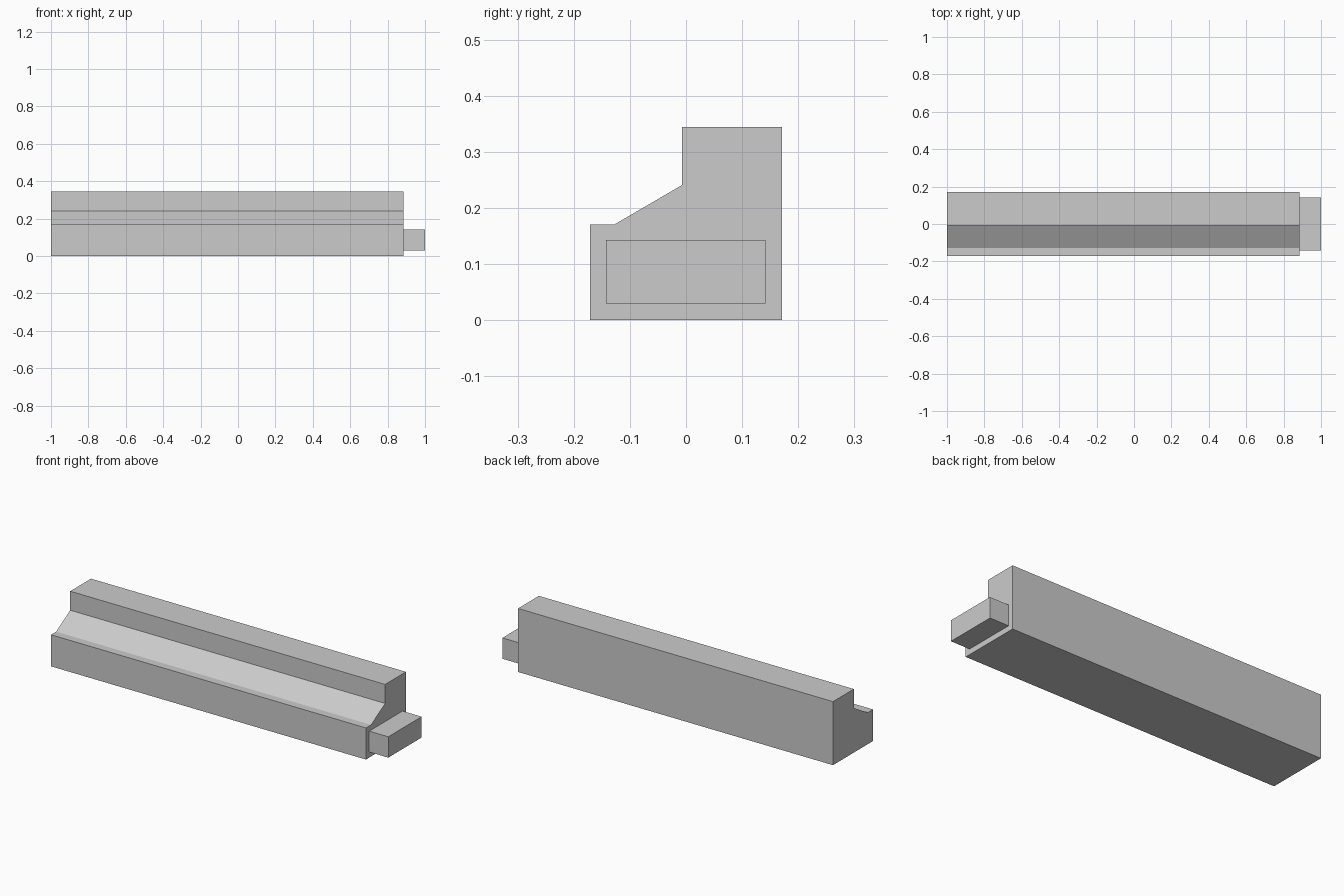
import bpy
import bmesh

cube = bpy.data.objects.get("Cube")
if cube:
    bpy.data.objects.remove(cube, do_unlink=True)

grey = bpy.data.materials.new("light_grey")
grey.use_nodes = True
colour = (0.6, 0.6, 0.6, 1)
grey.diffuse_color = colour
grey.node_tree.nodes["Principled BSDF"].inputs["Base Color"].default_value = colour


def extrude_profile(name, profile, x0, x1):
    """Sweep a closed (y, z) profile along x."""
    bm = bmesh.new()
    face = bm.faces.new([bm.verts.new((x0, y, z)) for y, z in profile])
    swept = bmesh.ops.extrude_face_region(bm, geom=[face], use_keep_orig=True)
    verts = [g for g in swept["geom"] if isinstance(g, bmesh.types.BMVert)]
    bmesh.ops.translate(bm, verts=verts, vec=(x1 - x0, 0, 0))
    bmesh.ops.recalc_face_normals(bm, faces=bm.faces)
    mesh = bpy.data.meshes.new(name)
    bm.to_mesh(mesh)
    bm.free()
    mesh.materials.append(grey)
    obj = bpy.data.objects.new(name, mesh)
    bpy.context.collection.objects.link(obj)
    return obj


# Long rail with a low front lip, a sloping shoulder and a raised back
rail_profile = [(-0.171, 0), (0.171, 0), (0.171, 0.344), (-0.007, 0.344),
                (-0.007, 0.241), (-0.127, 0.171), (-0.171, 0.171)]
extrude_profile("sill_rail", rail_profile, -1, 0.886)

# Rectangular tenon on the left end
tenon_profile = [(-0.143, 0.03), (0.142, 0.03), (0.142, 0.143), (-0.143, 0.143)]
extrude_profile("end_tenon", tenon_profile, 0.886, 1)
